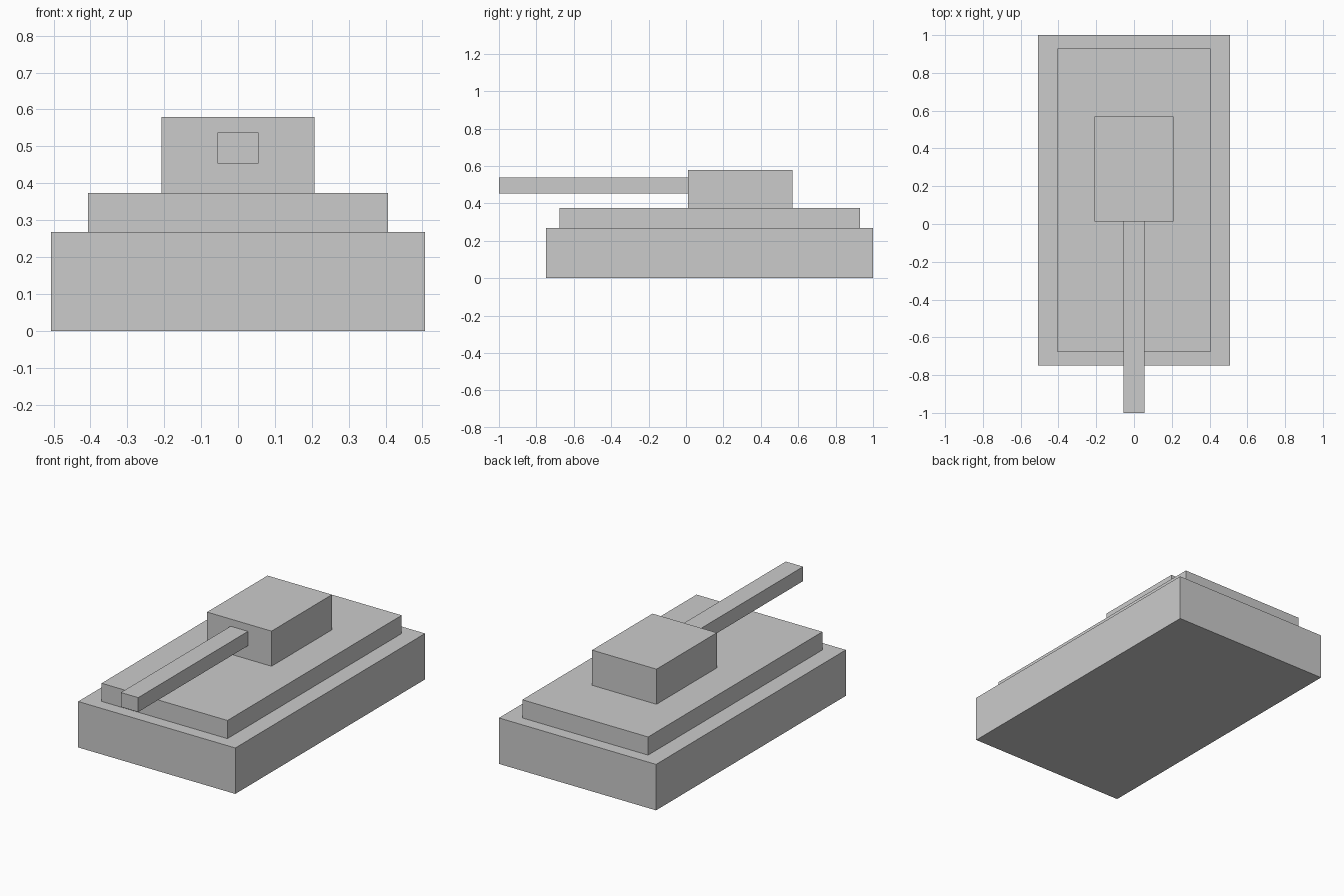
import bpy

if "Cube" in bpy.data.objects:
    bpy.data.objects.remove(bpy.data.objects["Cube"])


def box(name, half_width, y0, y1, z0, z1):
    """Box centred on x = 0, given by its y and z limits."""
    bpy.ops.mesh.primitive_cube_add(size=1, location=(0, (y0 + y1) / 2, (z0 + z1) / 2))
    obj = bpy.context.object
    obj.name = name
    obj.scale = (2 * half_width, y1 - y0, z1 - z0)
    bpy.ops.object.transform_apply(location=False, rotation=False, scale=True)
    return obj


# Stacked body: wide base, stepped deck, turret
box("hull", 0.507, -0.749, 1.0, 0.0, 0.268)
box("deck", 0.406, -0.677, 0.929, 0.268, 0.374)
box("turret", 0.208, 0.012, 0.569, 0.374, 0.579)

# Square barrel pointing forward from the turret front
box("barrel", 0.056, -1.0, 0.012, 0.453, 0.537)
